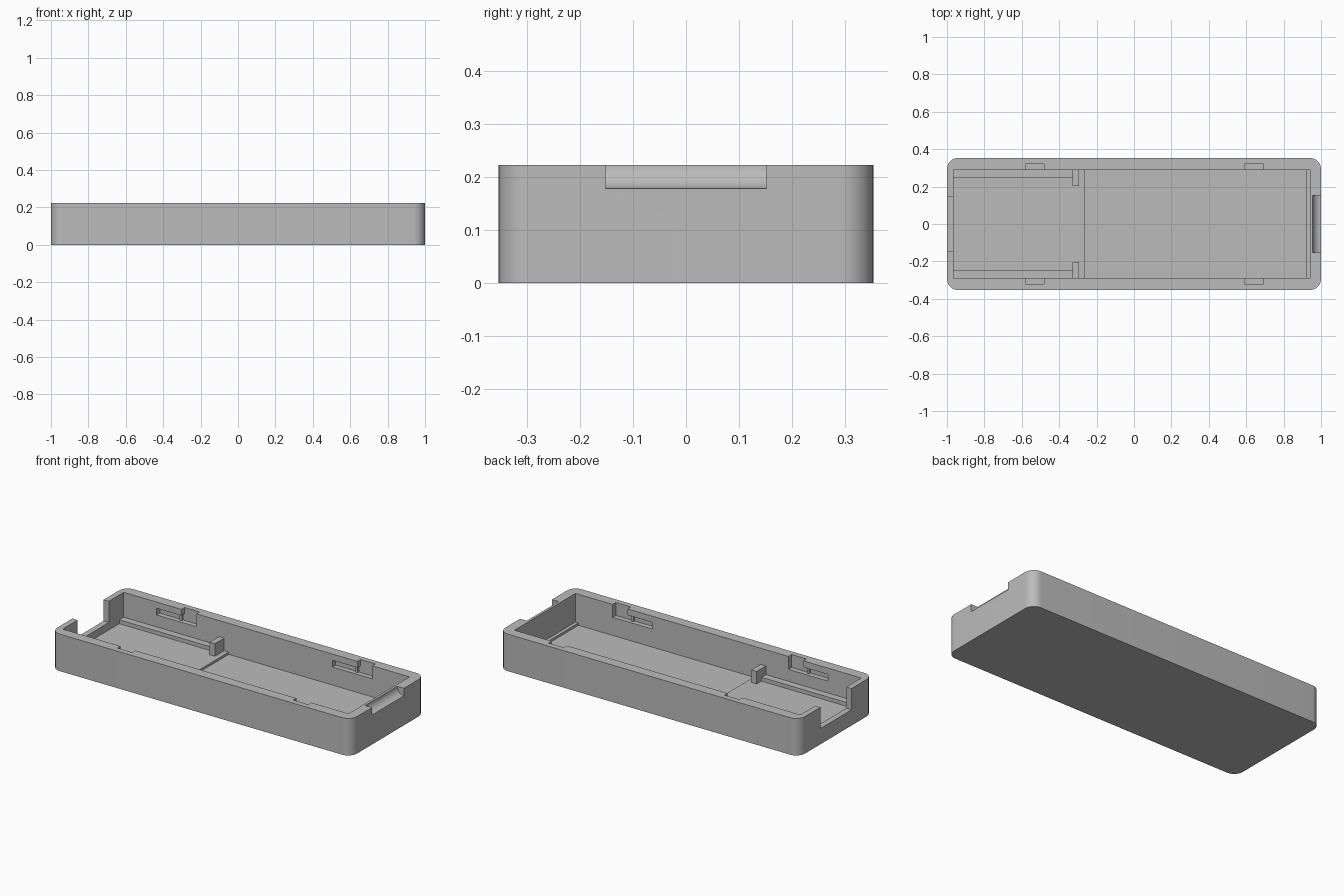
import bpy, bmesh, math
from mathutils import Vector

if "Cube" in bpy.data.objects:
    bpy.data.objects.remove(bpy.data.objects["Cube"], do_unlink=True)

grey = bpy.data.materials.new("plain_grey")
grey.use_nodes = True
grey.diffuse_color = (0.5, 0.5, 0.5, 1)
grey.node_tree.nodes["Principled BSDF"].inputs["Base Color"].default_value = (0.5, 0.5, 0.5, 1)

HALF_W, HEIGHT, RADIUS = 0.353, 0.223, 0.06
WALL_Y, FLOOR, RECESS = 0.29, 0.05, 0.036


def prism(name, profile, axis, lo, hi):
    """Extrude a closed 2D profile along z (xy points) or along y (xz points)."""
    bm = bmesh.new()
    pts = [(a, b, lo) if axis == "z" else (a, lo, b) for a, b in profile]
    face = bm.faces.new([bm.verts.new(p) for p in pts])
    side = bmesh.ops.extrude_face_region(bm, geom=[face])
    move = Vector((0, 0, hi - lo)) if axis == "z" else Vector((0, hi - lo, 0))
    verts = [g for g in side["geom"] if isinstance(g, bmesh.types.BMVert)]
    bmesh.ops.translate(bm, verts=verts, vec=move)
    bmesh.ops.recalc_face_normals(bm, faces=bm.faces)
    mesh = bpy.data.meshes.new(name)
    bm.to_mesh(mesh)
    bm.free()
    mesh.materials.append(grey)
    obj = bpy.data.objects.new(name, mesh)
    bpy.context.collection.objects.link(obj)
    return obj


def box(name, x0, x1, y0, y1, z0, z1):
    return prism(name, [(x0, y0), (x1, y0), (x1, y1), (x0, y1)], "z", z0, z1)


def arc(cx, cy, r, start, steps=12):
    angles = [math.radians(start + 90 * i / steps) for i in range(steps + 1)]
    return [(cx + r * math.cos(a), cy + r * math.sin(a)) for a in angles]


def cut(target, cutter):
    mod = target.modifiers.new("cut", "BOOLEAN")
    mod.operation, mod.solver, mod.object = "DIFFERENCE", "EXACT", cutter
    bpy.context.view_layer.objects.active = target
    bpy.ops.object.modifier_apply(modifier=mod.name)
    bpy.data.objects.remove(cutter, do_unlink=True)


# Tray body with rounded upright corners
ix, iy = 1 - RADIUS, HALF_W - RADIUS
outline = (arc(ix, iy, RADIUS, 0) + arc(-ix, iy, RADIUS, 90)
           + arc(-ix, -iy, RADIUS, 180) + arc(ix, -iy, RADIUS, 270))
tray = prism("tray_body", outline, "z", 0, HEIGHT)

# Hollow with a shallow recess in the floor
hollow = [(-0.965, 0.3), (-0.965, FLOOR), (-0.265, FLOOR), (-0.265, RECESS),
          (0.92, RECESS), (0.92, FLOOR), (0.94, FLOOR), (0.94, 0.3)]
cut(tray, prism("hollow_cutter", hollow, "y", -WALL_Y, WALL_Y))

# Open notch in one end, finger scoop in the other
cut(tray, box("notch_cutter", -1.1, -0.95, -0.148, 0.148, 0.095, 0.3))
scoop = [(0.955, 0.3)] + arc(1.0, HEIGHT, 0.045, 180) + [(1.1, 0.178), (1.1, 0.3)]
cut(tray, prism("scoop_cutter", scoop, "y", -0.152, 0.152))

# Slide-in lid slots, inner rails and stop posts on both long walls
for side, label in ((1, "back"), (-1, "front")):
    def span(a, b):
        return sorted((side * a, side * b))

    for x in (-0.58, 0.592):
        slot = [(x - 0.165, 0.145), (x + 0.1, 0.145), (x + 0.1, 0.3),
                (x, 0.3), (x, 0.185), (x - 0.165, 0.185)]
        cut(tray, prism("slot_cutter", slot, "y", *span(0.27, 0.32)))
        box(label + "_slot_detent", x - 0.025, x - 0.01, *span(0.308, 0.325), 0.14, 0.19)
    box(label + "_rail", -0.97, -0.325, *span(0.248, 0.295), FLOOR - 0.01, 0.073)
    box(label + "_stop_post", -0.33, -0.295, *span(0.202, 0.295), FLOOR - 0.01, 0.126)

# Smooth the rounded faces, keep the edges crisp
bpy.ops.object.select_all(action="DESELECT")
tray.select_set(True)
bpy.context.view_layer.objects.active = tray
bpy.ops.object.shade_smooth_by_angle(angle=math.radians(30))
